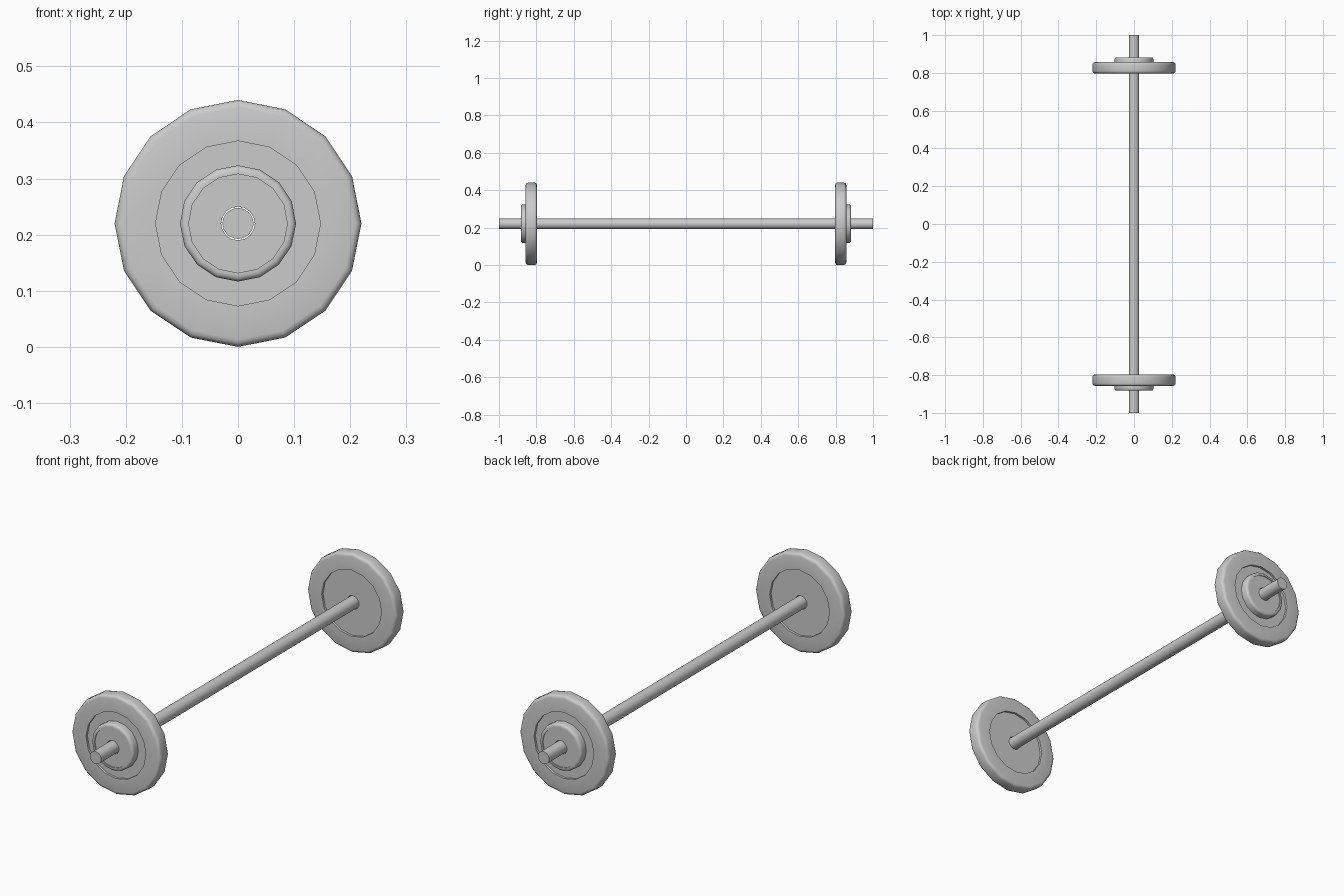
import bpy, bmesh
from math import sin, cos, pi

if "Cube" in bpy.data.objects:
    bpy.data.objects.remove(bpy.data.objects["Cube"])

CENTRE_Z = 0.22


def smooth(obj):
    bpy.ops.object.select_all(action='DESELECT')
    obj.select_set(True)
    bpy.context.view_layer.objects.active = obj
    bpy.ops.object.shade_smooth_by_angle(angle=0.7)


def corner(r, y, size, a0, steps=3):
    """Quarter-round points about (r, y), starting at angle a0."""
    return [(r + size * cos(a0 + i * pi / 2 / steps),
             y + size * sin(a0 + i * pi / 2 / steps)) for i in range(steps + 1)]


def ring(name, profile, side, sides=16):
    """Revolve a closed (radius, y) profile around the bar axis."""
    bm = bmesh.new()
    loops = []
    for k in range(sides):
        a = 2 * pi * k / sides
        loops.append([bm.verts.new((r * sin(a), side * y, CENTRE_Z + r * cos(a)))
                      for r, y in profile])
    n = len(profile)
    for k in range(sides):
        p, q = loops[k], loops[(k + 1) % sides]
        for i in range(n):
            j = (i + 1) % n
            bm.faces.new((p[i], p[j], q[j], q[i]))
    bmesh.ops.recalc_face_normals(bm, faces=bm.faces)
    mesh = bpy.data.meshes.new(name)
    bm.to_mesh(mesh)
    bm.free()
    obj = bpy.data.objects.new(name, mesh)
    bpy.context.collection.objects.link(obj)
    smooth(obj)


# Large plate: rounded rim, shallow recess on both faces, centre hole
B = 0.013
large = ([(0.03, 0.807), (0.147, 0.807), (0.147, 0.797)]
         + corner(0.22 - B, 0.797 + B, B, -pi / 2)
         + corner(0.22 - B, 0.857 - B, B, 0)
         + [(0.147, 0.857), (0.147, 0.847), (0.03, 0.847)])

# Small plate: rounded lip around a slightly sunken face
S = 0.01
small = ([(0.03, 0.847), (0.1035, 0.847)]
         + corner(0.1035 - S, 0.882 - S, S, 0)
         + [(0.088, 0.882), (0.088, 0.878), (0.03, 0.878)])

for side, label in ((-1, "front"), (1, "back")):
    ring("large_plate_" + label, large, side)
    ring("small_plate_" + label, small, side)

# Bar
bpy.ops.mesh.primitive_cylinder_add(vertices=32, radius=0.0275, depth=2,
                                    location=(0, 0, CENTRE_Z),
                                    rotation=(pi / 2, 0, 0))
bar = bpy.context.object
bar.name = "bar"
smooth(bar)
